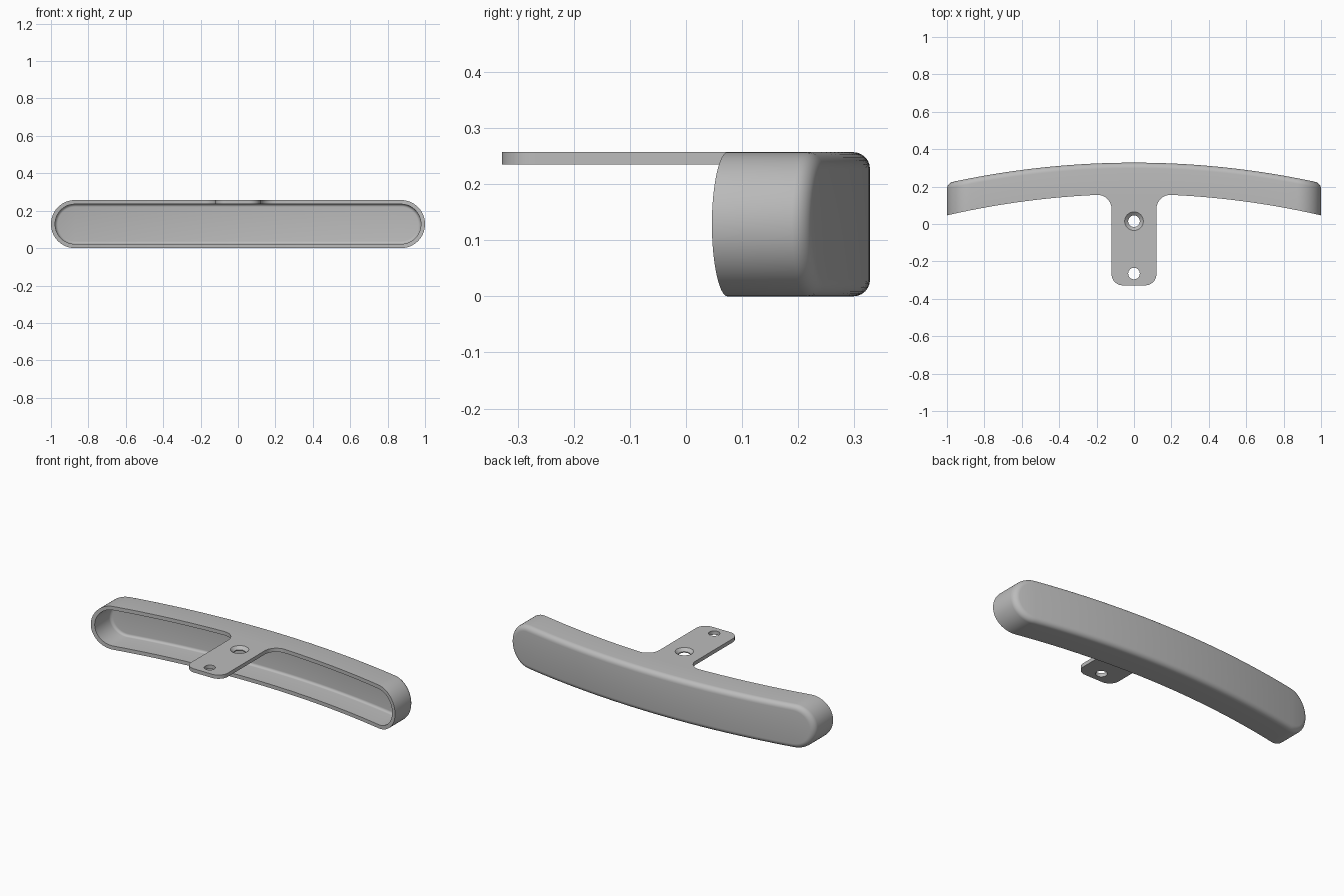
import bpy
import bmesh
from math import sin, cos, pi, sqrt

HALF_H = 0.1285      # half height, also the end radius
WALL = 0.022
FILLET = 0.03
SPAN = 1 - HALF_H    # centre of each rounded end
R_FRONT = 4.45
DEPTH = 0.168
FRONT = 0.16

if "Cube" in bpy.data.objects:
    bpy.data.objects.remove(bpy.data.objects["Cube"])

grey = bpy.data.materials.new("plain grey")
grey.use_nodes = True
colour = (0.5, 0.5, 0.5, 1)
grey.diffuse_color = colour
grey.node_tree.nodes["Principled BSDF"].inputs["Base Color"].default_value = colour


def front_y(x):
    return FRONT - R_FRONT + sqrt(R_FRONT ** 2 - x * x)


def back_y(x):
    r = R_FRONT + DEPTH
    return FRONT - R_FRONT + sqrt(r * r - x * x)


def finish(bm, name):
    bmesh.ops.recalc_face_normals(bm, faces=bm.faces)
    mesh = bpy.data.meshes.new(name)
    bm.to_mesh(mesh)
    bm.free()
    mesh.materials.append(grey)
    obj = bpy.data.objects.new(name, mesh)
    bpy.context.collection.objects.link(obj)
    return obj


def smooth(obj):
    bpy.ops.object.select_all(action="DESELECT")
    obj.select_set(True)
    bpy.context.view_layer.objects.active = obj
    bpy.ops.object.shade_smooth_by_angle(angle=pi / 6)


def half_outline(inset, arc=16, straight=32):
    """Upper half of the rounded bar outline, left tip to right tip."""
    r = HALF_H - inset
    left = [(-SPAN - r * cos(pi / 2 * i / arc), r * sin(pi / 2 * i / arc)) for i in range(arc)]
    mid = [(-SPAN + 2 * SPAN * i / straight, r) for i in range(straight + 1)]
    return left + mid + [(-x, z) for x, z in reversed(left)]


# Curved hollow bar: rings run from the inner floor, over the rim, to the back
def build_shell():
    bm = bmesh.new()
    steps = [pi / 2 * i / 6 for i in range(7)]
    inner_r = 0.015
    rings = [(WALL + inner_r * (1 - cos(a)), back_y, -WALL - inner_r * (1 - sin(a)))
             for a in reversed(steps)]
    rings += [(WALL, front_y, 0), (0, front_y, 0)]
    rings += [(FILLET * (1 - cos(a)), back_y, -FILLET * (1 - sin(a))) for a in steps]
    loops = []
    for inset, surface, shift in rings:
        top = half_outline(inset)
        pts = top + [(x, -z) for x, z in reversed(top[1:-1])]
        loops.append([bm.verts.new((x, surface(x) + shift, z + HALF_H)) for x, z in pts])
    n = len(loops[0])
    for a, b in zip(loops, loops[1:]):
        for i in range(n):
            j = (i + 1) % n
            bm.faces.new((a[i], a[j], b[j], b[i]))
    # Close the floor and the back with vertical strips
    for loop in (loops[0], loops[-1]):
        for i in range(n // 2):
            strip = (loop[i], loop[i + 1], loop[(n - i - 1) % n], loop[(n - i) % n])
            bm.faces.new(list(dict.fromkeys(strip)))
    return finish(bm, "curved_bar")


# Mounting tab with rounded corners and flared root
def build_tab():
    half, corner, flare, tip = 0.12, 0.06, 0.075, -0.328
    steps = [pi / 2 * i / 10 for i in range(11)]
    cx = half + flare
    cy = front_y(cx) - flare
    side = [(half - corner + corner * sin(a), tip + corner - corner * cos(a)) for a in steps]
    side += [(cx - flare * cos(a), cy + flare * sin(a)) for a in steps]
    root = [(cx * i / 4, front_y(cx * i / 4)) for i in range(3, -4, -1)]
    outline = side + root + [(-x, y) for x, y in reversed(side)]
    bm = bmesh.new()
    face = bm.faces.new([bm.verts.new((x, y, 2 * HALF_H - WALL)) for x, y in outline])
    extruded = bmesh.ops.extrude_face_region(bm, geom=[face])["geom"]
    bmesh.ops.translate(bm, vec=(0, 0, WALL),
                        verts=[v for v in extruded if isinstance(v, bmesh.types.BMVert)])
    return finish(bm, "mounting_tab")


def cut_hole(target, y, profile, sides=40):
    """Cut a round hole from (radius, height) pairs."""
    bm = bmesh.new()
    loops = [[bm.verts.new((r * cos(2 * pi * i / sides), y + r * sin(2 * pi * i / sides), z))
              for i in range(sides)] for r, z in profile]
    for a, b in zip(loops, loops[1:]):
        for i in range(sides):
            j = (i + 1) % sides
            bm.faces.new((a[i], a[j], b[j], b[i]))
    bm.faces.new(loops[0])
    bm.faces.new(loops[-1])
    cutter = finish(bm, "hole_cutter")
    cutter.hide_render = True
    mod = target.modifiers.new("hole", "BOOLEAN")
    mod.operation = "DIFFERENCE"
    mod.solver = "EXACT"
    mod.object = cutter
    bpy.context.view_layer.objects.active = target
    bpy.ops.object.modifier_apply(modifier=mod.name)
    bpy.data.objects.remove(cutter)


shell = build_shell()
tab = build_tab()
top = 2 * HALF_H
cut_hole(tab, -0.265, [(0.031, top - 0.1), (0.031, top + 0.1)])
cut_hole(tab, 0.015, [(0.031, top - 0.1), (0.031, top - 0.016),
                      (0.05, top), (0.05, top + 0.1)])
smooth(shell)
smooth(tab)
